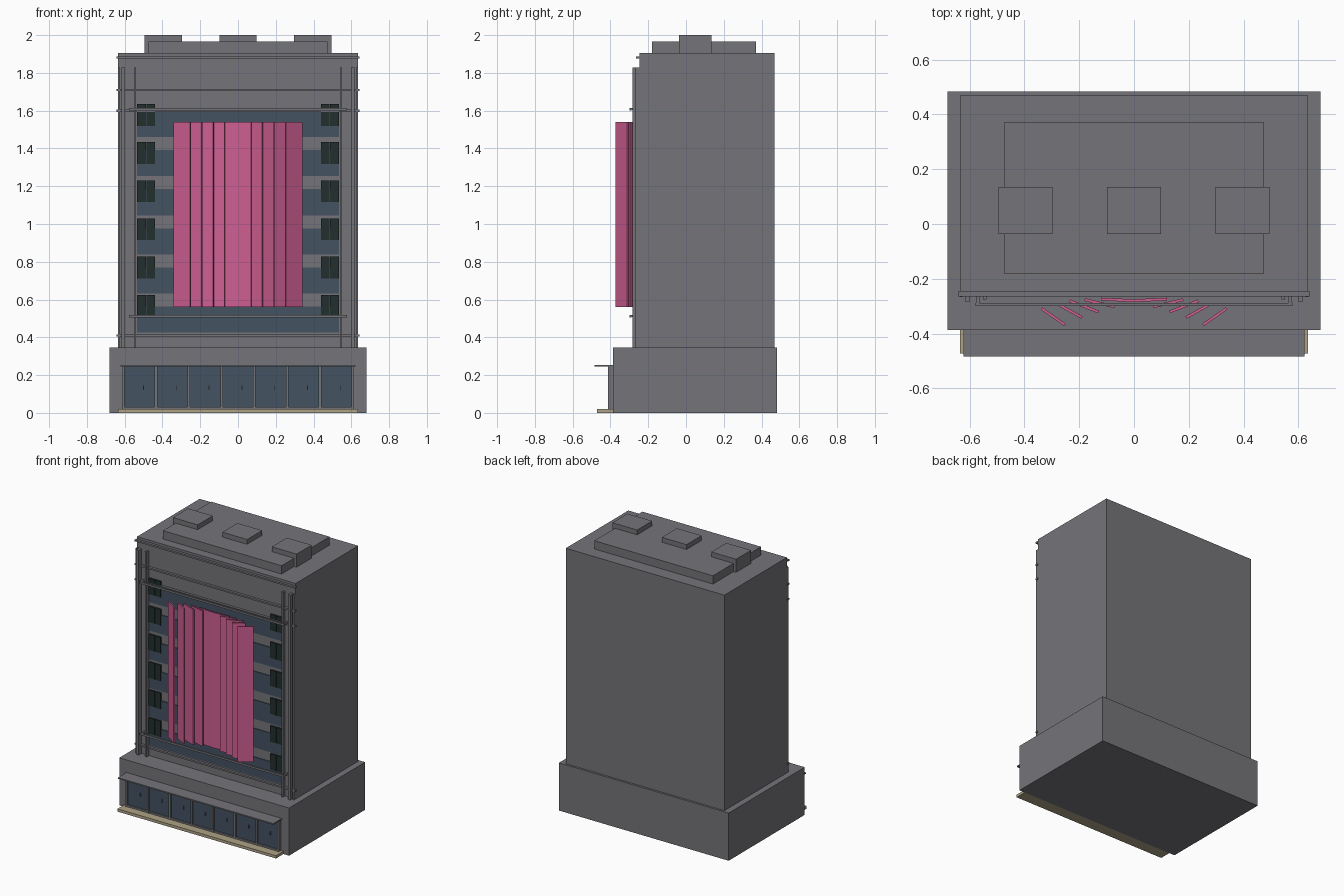
import bpy
import math

cube = bpy.data.objects.get("Cube")
if cube:
    bpy.data.objects.remove(cube, do_unlink=True)


def material(name, r, g, b):
    m = bpy.data.materials.new(name)
    m.use_nodes = True
    m.diffuse_color = (r, g, b, 1)
    bsdf = next(n for n in m.node_tree.nodes if n.type == 'BSDF_PRINCIPLED')
    bsdf.inputs["Base Color"].default_value = (r, g, b, 1)
    return m


GREY = material("concrete grey", 0.178, 0.174, 0.192)
BLUE = material("window blue", 0.056, 0.084, 0.12)
GREEN = material("shutter dark green", 0.016, 0.028, 0.027)
PINK = material("fin pink", 0.62, 0.115, 0.29)
TAN = material("step tan", 0.42, 0.36, 0.24)


def box(name, x, y, z, mat, turn=0):
    """Box from (min, max) ranges, optionally turned about its vertical axis."""
    mid = [(a + b) / 2 for a, b in (x, y, z)]
    bpy.ops.mesh.primitive_cube_add(size=1, location=mid, rotation=(0, 0, turn))
    ob = bpy.context.object
    ob.name = name
    ob.scale = [b - a for a, b in (x, y, z)]
    ob.data.materials.append(mat)
    return ob


def wide(name, half, y, z, mat=GREY):
    return box(name, (-half, half), y, z, mat)


# Main masses
FRONT, BASE_FRONT = -0.247, -0.387
wide("base", 0.68, (BASE_FRONT, 0.483), (0, 0.345))
wide("tower", 0.635, (FRONT, 0.468), (0.345, 1.905))
wide("roof_slab", 0.475, (-0.18, 0.37), (1.905, 1.965))
for i in (-1, 0, 1):
    c = i * 0.396
    box("roof_box", (c - 0.099, c + 0.099), (-0.037, 0.135), (1.905, 2.0), GREY)

# Window bands with paired shutters at each end
for floor in range(6):
    z = 0.425 + floor * 0.207
    wide("window_band", 0.535, (FRONT - 0.005, FRONT), (z, z + 0.138), BLUE)
    zs = 0.51 + floor * 0.202
    for side in (-1, 1):
        for offset in (0.462, 0.511):
            c = side * offset
            box("shutter", (c - 0.023, c + 0.023), (FRONT - 0.012, FRONT),
                (zs, zs + 0.115), GREEN)

# Tall poles at both edges of the facade
for side in (-1, 1):
    for px, half, depth in ((0.63, 0.005, 0.02), (0.607, 0.009, 0.035), (0.545, 0.006, 0.028)):
        c = side * px
        box("facade_pole", (c - half, c + half), (FRONT - depth, FRONT), (0.345, 1.828), GREY)

# Horizontal rails
for z in (1.882, 1.71, 1.6, 0.41):
    wide("facade_rail", 0.642, (-0.265, FRONT), (z - 0.006, z + 0.006))
for z in (1.608, 0.512):
    wide("front_rail", 0.578, (-0.3, -0.288), (z - 0.007, z + 0.007))
    for side in (-1, 1):
        c = side * 0.57
        box("rail_bracket", (c - 0.006, c + 0.006), (-0.29, FRONT), (z - 0.005, z + 0.005), GREY)

# Fan of upright fins, mirrored about the middle
FINS = [((-0.338, -0.308), (-0.252, -0.368)),
        ((-0.27, -0.297), (-0.19, -0.341)),
        ((-0.235, -0.28), (-0.13, -0.321)),
        ((-0.18, -0.276), (-0.07, -0.302)),
        ((-0.12, -0.274), (0.0, -0.28))]
for (x0, y0), (x1, y1) in FINS:
    for side in (-1, 1):
        length = math.hypot(x1 - x0, y1 - y0)
        cx, cy = -side * (x0 + x1) / 2, (y0 + y1) / 2
        turn = -side * math.atan2(y1 - y0, x1 - x0)
        box("fin", (cx - length / 2, cx + length / 2), (cy - 0.005, cy + 0.005),
            (0.56, 1.54), PINK, turn)

# Entrance: glazed doors between posts, canopy and step
LEFT, PITCH = -0.608, 0.1737
wide("entrance_glass", 0.608, (-0.4, BASE_FRONT), (0.03, 0.247), BLUE)
wide("door_sill", 0.615, (-0.41, BASE_FRONT), (0.02, 0.032))
for i in range(8):
    c = LEFT + i * PITCH
    box("door_post", (c - 0.007, c + 0.007), (-0.412, BASE_FRONT), (0.02, 0.247), GREY)
for i in range(7):
    c = LEFT + (i + 0.62) * PITCH
    box("door_handle", (c - 0.002, c + 0.002), (-0.408, -0.398), (0.12, 0.145), GREY)
wide("canopy", 0.622, (-0.484, BASE_FRONT), (0.245, 0.254))
wide("entrance_step", 0.635, (-0.472, BASE_FRONT), (0, 0.02), TAN)
